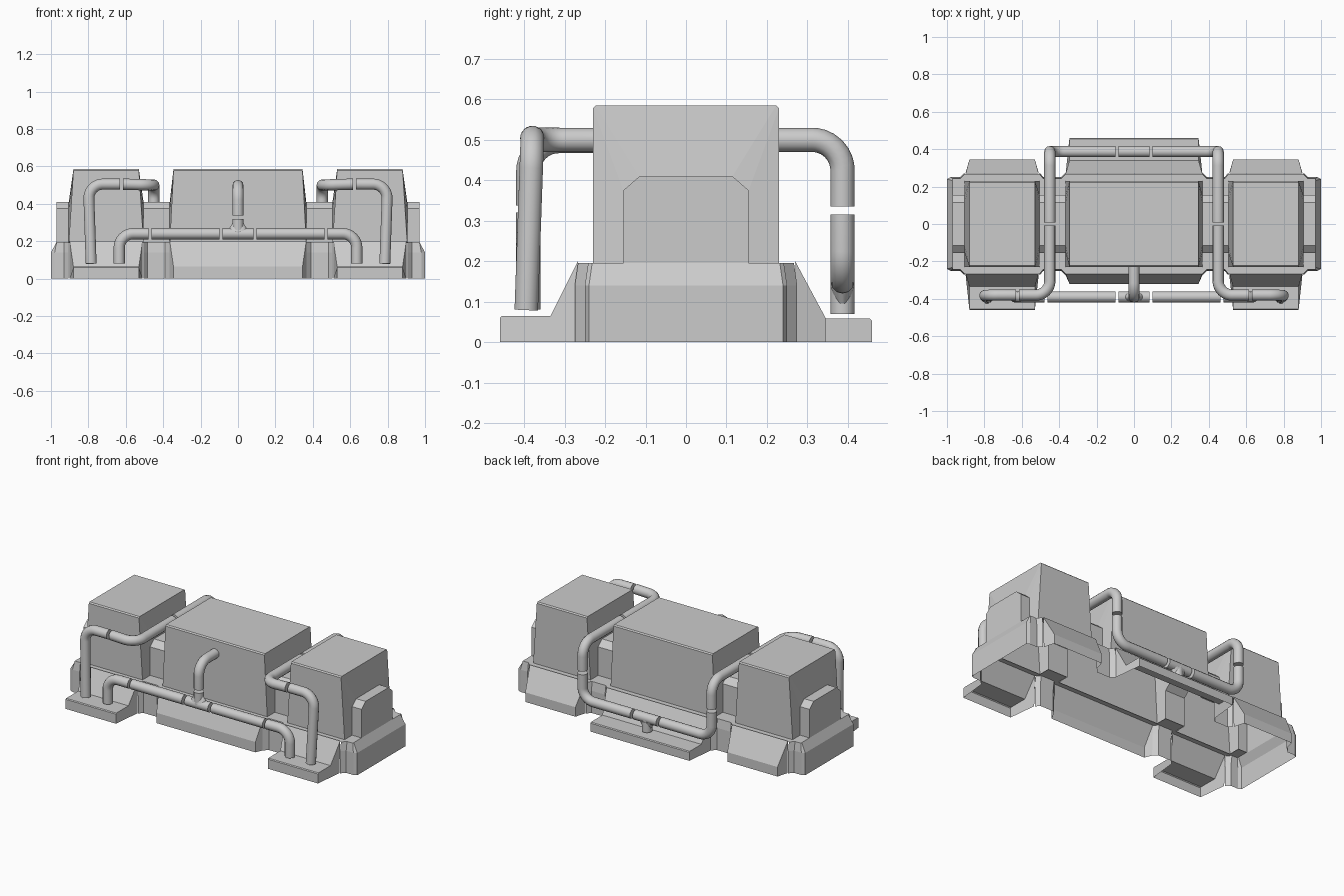
import bpy, bmesh
from mathutils import Vector

cube = bpy.data.objects.get("Cube")
if cube:
    bpy.data.objects.remove(cube, do_unlink=True)

grey = bpy.data.materials.new("plain grey")
grey.use_nodes = True
GREY = (0.6, 0.6, 0.6, 1)
grey.diffuse_color = GREY
grey.node_tree.nodes["Principled BSDF"].inputs["Base Color"].default_value = GREY


def finish(name, bm):
    bmesh.ops.recalc_face_normals(bm, faces=bm.faces)
    mesh = bpy.data.meshes.new(name)
    bm.to_mesh(mesh)
    bm.free()
    mesh.materials.append(grey)
    ob = bpy.data.objects.new(name, mesh)
    bpy.context.collection.objects.link(ob)


def loft(name, rings, keep, caps):
    """Skin matching rings; keep(level, i) says which faces exist."""
    bm = bmesh.new()
    loops = [[bm.verts.new(p) for p in ring] for ring in rings]
    n = len(loops[0])
    for level, (a, b) in enumerate(zip(loops, loops[1:])):
        for i in range(n):
            j = (i + 1) % n
            if keep(level, i):
                bm.faces.new((a[i], a[j], b[j], b[i]))
    if caps:
        bm.faces.new(loops[0])
        bm.faces.new(loops[-1])
    finish(name, bm)


def skirt(name, x0, x1, side, profile):
    """Flared panel open underneath, a little wider where it meets the hull."""
    bm = bmesh.new()
    pts = [(0.275, 0)] + profile
    rows = []
    for x, flare in ((x0, -0.02), (x1, 0.02)):
        rows.append([bm.verts.new((x + (flare if y < 0.3 else 0), side * y, z))
                     for y, z in pts])
    a, b = rows
    for i in range(1, len(pts) - 1):
        bm.faces.new((a[i], a[i + 1], b[i + 1], b[i]))
    bm.faces.new(a)
    bm.faces.new(b)
    finish(name, bm)


def pipe(name, points, bend=0.075, radius=0.03):
    """Round pipe along a path with filleted corners."""
    pts = [Vector(p) for p in points]
    path = [pts[0]]
    for prev, here, nxt in zip(pts, pts[1:], pts[2:]):
        u, v = (prev - here).normalized(), (nxt - here).normalized()
        a, b = here + u * bend, here + v * bend
        centre = a + b - here
        for k in range(9):
            d = a.lerp(b, k / 8) - centre
            path.append(centre + d.normalized() * bend)
    path.append(pts[-1])
    curve = bpy.data.curves.new(name, 'CURVE')
    curve.dimensions = '3D'
    curve.bevel_depth, curve.bevel_resolution = radius, 4
    curve.use_fill_caps = True
    spline = curve.splines.new('POLY')
    spline.points.add(len(path) - 1)
    for sp, p in zip(spline.points, path):
        sp.co = (*p, 1)
    curve.materials.append(grey)
    ob = bpy.data.objects.new(name, curve)
    bpy.context.collection.objects.link(ob)
    bpy.ops.object.select_all(action='DESELECT')
    ob.select_set(True)
    bpy.context.view_layer.objects.active = ob
    bpy.ops.object.convert(target='MESH')
    bpy.ops.object.shade_smooth_by_angle(angle=0.7)


def tee_collar(name, y, z, tip):
    """Cone that blends a tee stem into its run."""
    bpy.ops.mesh.primitive_cone_add(vertices=16, radius1=0.055, radius2=0.03,
                                    depth=abs(tip), location=(0, y, z + tip / 2),
                                    rotation=(0 if tip > 0 else 3.1416, 0, 0))
    ob = bpy.context.object
    ob.name = name
    ob.scale.y = 0.55
    ob.data.materials.append(grey)
    bpy.ops.object.shade_smooth_by_angle(angle=0.7)


# Hull base: notched outline, open underneath and behind the skirts
def all_quarters(quarter):
    ring = quarter + [(x, -y) for x, y in reversed(quarter)]
    return ring + [(-x, y) for x, y in reversed(ring)]


outer = all_quarters([(0.365, 0.275), (0.39, 0.25), (0.485, 0.25), (0.505, 0.275),
                      (0.905, 0.275), (0.93, 0.25), (0.98, 0.25), (1.0, 0.24)])
inner = all_quarters([(0.365, 0.23), (0.365, 0.155), (0.505, 0.155), (0.505, 0.23),
                      (0.905, 0.23), (0.905, 0.155), (0.97, 0.155), (0.97, 0.14)])


def hull_ring(z, end, inset):
    return [(max(-end, min(x, end)), y - (inset if y > 0 else -inset), z) for x, y in outer]


loft("hull_base", [hull_ring(0, 1, 0), hull_ring(0.14, 1, 0), hull_ring(0.195, 0.97, 0.008),
                   [(x, y, 0.195) for x, y in inner]],
     keep=lambda level, i: level == 2 or not (i % 8 == 3 or i % 16 == 15), caps=False)


# Upper shell: three tall housings joined by a chamfered spine, as one skin along x
def section(x_low, x_high, half):
    left = [(x_low if z < 0.5 else x_high, -y, z) for y, z in half]
    return left + [(x, -y, z) for x, y, z in reversed(left)]


SPINE = [(0.155, 0.19), (0.155, 0.375), (0.115, 0.41)]
HOUSING = [(0.23, 0.19), (0.23, 0.578), (0.223, 0.585)]
stations = [(0.365, 0.345, HOUSING), (0.365, 0.365, SPINE), (0.505, 0.505, SPINE),
            (0.505, 0.53, HOUSING), (0.905, 0.88, HOUSING), (0.905, 0.905, SPINE),
            (0.97, 0.97, SPINE)]
rings = [section(-a, -b, half) for a, b, half in reversed(stations)]
rings += [section(*s) for s in stations]
loft("housings_and_spine", rings, keep=lambda level, i: i != 5, caps=True)

# Skirts along the foot of each housing
FRONT_PLATE = [(0.267, 0.2), (0.335, 0.065), (0.455, 0.065), (0.46, 0.06), (0.46, 0)]
BACK_PLATE = [(0.27, 0.2), (0.34, 0.058), (0.455, 0.058), (0.46, 0.053), (0.46, 0)]
FRONT_SHORT = [(0.267, 0.2), (0.32, 0.065), (0.32, 0)]
BACK_SHORT = [(0.27, 0.2), (0.345, 0.06), (0.345, 0)]

skirt("centre_front_skirt", -0.345, 0.345, -1, FRONT_SHORT)
skirt("centre_back_skirt", -0.345, 0.345, 1, BACK_PLATE)

for label, s in (("left", 1), ("right", -1)):
    x0, x1 = sorted((s * 0.53, s * 0.88))
    skirt(label + "_front_skirt", x0, x1, -1, FRONT_PLATE)
    skirt(label + "_back_skirt", x0, x1, 1, BACK_SHORT)

    # Upper pipe: up from the front plate, over the hull, down the back
    pipe(label + "_upper_riser", [(s * 0.785, -0.395, 0.08), (s * 0.8, -0.38, 0.505),
                                  (s * 0.632, -0.38, 0.505)])
    pipe(label + "_upper_front_elbow", [(s * 0.615, -0.38, 0.505), (s * 0.45, -0.38, 0.5),
                                        (s * 0.45, -0.008, 0.5)])
    pipe(label + "_upper_back_elbow", [(s * 0.45, 0.008, 0.5), (s * 0.45, 0.387, 0.5),
                                       (s * 0.45, 0.387, 0.335)])
    pipe(label + "_back_lower_elbow", [(s * 0.45, 0.387, 0.315), (s * 0.45, 0.387, 0.15),
                                       (s * 0.1, 0.387, 0.15)])

    # Lower front pipe
    pipe(label + "_lower_riser", [(s * 0.635, -0.39, 0.08), (s * 0.635, -0.39, 0.24),
                                  (s * 0.478, -0.39, 0.24)])
    pipe(label + "_lower_run", [(s * 0.463, -0.39, 0.24), (s * 0.1, -0.39, 0.24)])

# Tee joints and the pipe feeding the centre housing
pipe("front_tee_run", [(-0.082, -0.39, 0.24), (0.082, -0.39, 0.24)])
pipe("front_tee_stem", [(0, -0.39, 0.24), (0, -0.39, 0.32)])
tee_collar("front_tee_collar", -0.39, 0.255, 0.04)
pipe("centre_feed", [(0, -0.39, 0.338), (0, -0.39, 0.497), (0, -0.2, 0.497)])
pipe("back_tee_run", [(-0.082, 0.387, 0.15), (0.082, 0.387, 0.15)])
pipe("back_tee_stem", [(0, 0.387, 0.15), (0, 0.387, 0.07)])
tee_collar("back_tee_collar", 0.387, 0.135, -0.04)
